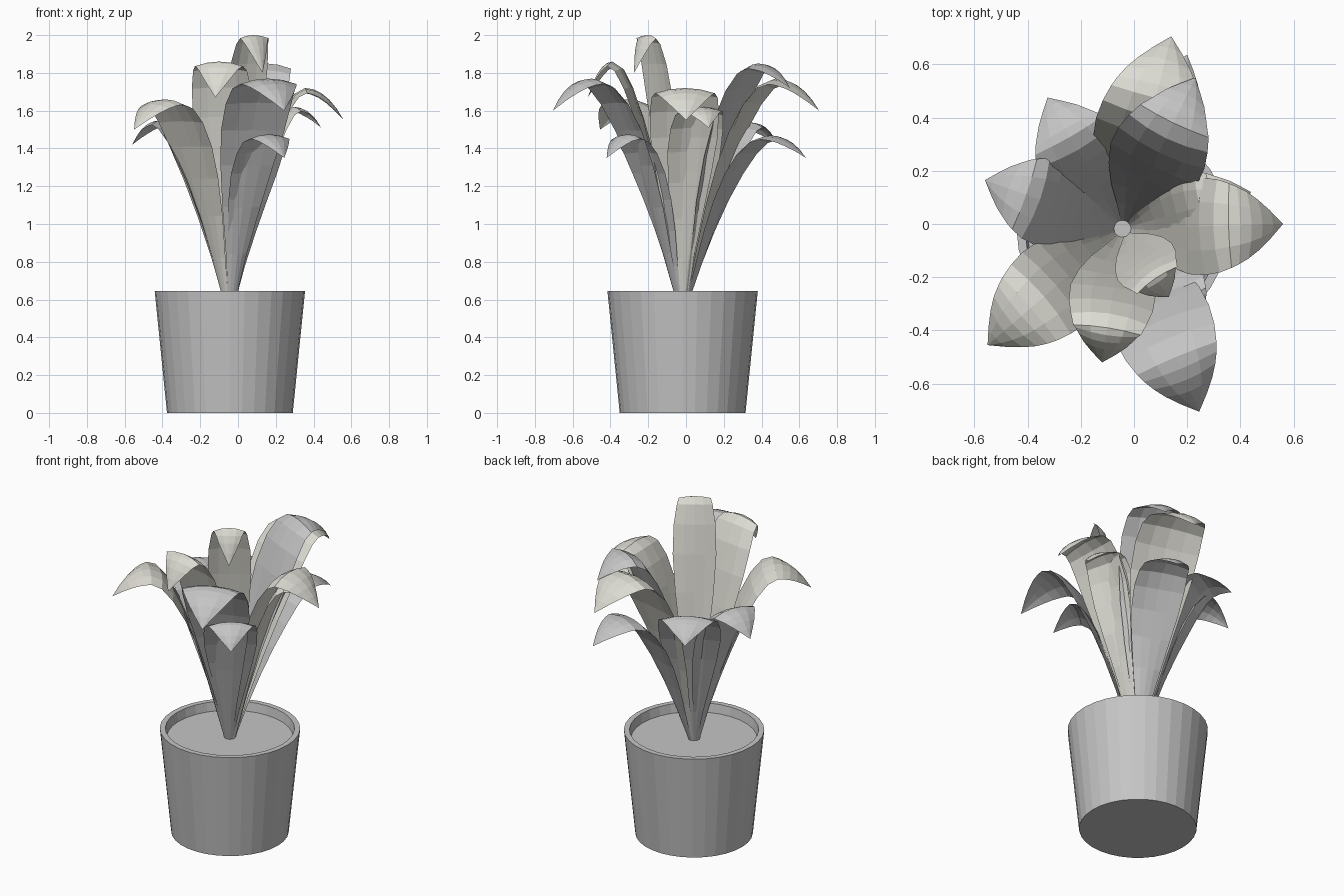
import bpy, bmesh, math
from mathutils import Vector

if "Cube" in bpy.data.objects:
    bpy.data.objects.remove(bpy.data.objects["Cube"])


def material(name, rgb):
    m = bpy.data.materials.new(name)
    m.diffuse_color = (*rgb, 1)
    m.use_nodes = True
    m.node_tree.nodes["Principled BSDF"].inputs["Base Color"].default_value = m.diffuse_color
    return m


GREY = material("neutral grey", (0.56, 0.56, 0.56))
CREAM = material("warm pale grey", (0.72, 0.71, 0.65))
CX, CY = -0.043, -0.018      # plant and pot axis


def make_object(name, bm, mat):
    mesh = bpy.data.meshes.new(name)
    bm.to_mesh(mesh)
    bm.free()
    ob = bpy.data.objects.new(name, mesh)
    bpy.context.collection.objects.link(ob)
    mesh.materials.append(mat)
    return ob


def lathe(name, profile, mat, sides=32):
    """Revolve (radius, height) points; close the bottom when it starts the profile."""
    bm = bmesh.new()
    rings = []
    for r, z in profile:
        rings.append([bm.verts.new((CX + r * math.cos(2 * math.pi * i / sides),
                                    CY + r * math.sin(2 * math.pi * i / sides), z))
                      for i in range(sides)])
    for a, b in zip(rings, rings[1:]):
        for i in range(sides):
            j = (i + 1) % sides
            bm.faces.new((a[i], a[j], b[j], b[i]))
    return bm, rings


def interpolate(table, s):
    for (s0, v0), (s1, v1) in zip(table, table[1:]):
        if s <= s1:
            return v0 + (v1 - v0) * (s - s0) / (s1 - s0)
    return table[-1][1]


def bezier(points, t):
    points = [Vector(p) for p in points]
    while len(points) > 1:
        points = [a.lerp(b, t) for a, b in zip(points, points[1:])]
    return points[0]


# Half-width along the blade, as a share of the largest half-width
OUTLINE = [(0, 0.1), (0.2, 0.36), (0.4, 0.7), (0.58, 0.95), (0.68, 1.0),
           (0.78, 0.94), (0.86, 0.75), (0.93, 0.43), (1, 0)]


def leaf(name, tip, peak_z, width, mat, peak_share=0.7, steps=7, bend=5):
    """Blade rising from the soil to a peak, then drooping to a pointed tip."""
    dx, dy = tip[0] - CX, tip[1] - CY
    reach = math.hypot(dx, dy)
    out = Vector((dx / reach, dy / reach, 0))
    side = Vector((-out.y, out.x, 0))
    r0, z0 = 0.03, 0.58
    rp, h = reach * peak_share, peak_z - z0
    rise = [(r0, z0), (r0 + (rp - r0) * 0.36, z0 + h * 0.52),
            (r0 + (rp - r0) * 0.62, peak_z), (rp, peak_z)]
    droop = [(rp, peak_z), (rp + (reach - rp) * 0.55, peak_z), (reach, tip[2])]
    path = [bezier(rise, i / steps) for i in range(steps)]
    path += [bezier(droop, i / bend) for i in range(bend + 1)]

    # Share of the length travelled at each point
    lengths = [0]
    for a, b in zip(path, path[1:]):
        lengths.append(lengths[-1] + (b - a).length)
    bm = bmesh.new()
    rows = []
    last = len(path) - 1
    for i, p in enumerate(path):
        s = lengths[i] / lengths[-1]
        t = (path[min(i + 1, last)] - path[max(i - 1, 0)]).normalized()
        normal = out * -t.y + Vector((0, 0, t.x))
        half = width / 2 * interpolate(OUTLINE, s)
        dome = -0.35 + 0.65 * s          # cupped at the stem, domed at the tip
        centre = Vector((CX, CY, p.y)) + out * p.x
        us = [0] if i == last else [-1, -0.5, 0, 0.5, 1]
        rows.append([bm.verts.new(centre + side * half * u - normal * half * dome * u * u)
                     for u in us])
    for a, b in zip(rows, rows[1:]):
        for k in range(4):
            if len(b) == 1:
                bm.faces.new((a[k + 1], a[k], b[0]))
            else:
                bm.faces.new((a[k + 1], a[k], b[k], b[k + 1]))
    return make_object(name, bm, mat)


# Pot with a thick rim and a closed base
bm, rings = lathe("pot", [(0.333, 0), (0.398, 0.645), (0.366, 0.645), (0.357, 0.585)], GREY)
bm.faces.new(rings[0][::-1])
make_object("pot", bm, GREY)

# Soil surface
bm, rings = lathe("soil", [(0.358, 0.59)], GREY)
bm.faces.new(rings[0])
make_object("soil", bm, GREY)

# Leaves: tip position, peak height, width, colour, share of reach at the peak
leaves = [
    ("leaf_front_tallest", (0.13, -0.275, 1.80), 2.00, 0.25, CREAM, 0.72),
    ("leaf_front_left", (-0.12, -0.52, 1.67), 1.86, 0.33, CREAM, 0.74),
    ("leaf_left_front", (-0.55, -0.455, 1.50), 1.66, 0.36, CREAM, 0.68),
    ("leaf_right", (0.56, 0.0, 1.55), 1.72, 0.37, CREAM, 0.66),
    ("leaf_right_low", (0.44, 0.12, 1.51), 1.62, 0.30, CREAM, 0.7),
    ("leaf_back", (0.14, 0.705, 1.60), 1.77, 0.40, CREAM, 0.68),
    ("leaf_back_tall", (0.23, 0.55, 1.72), 1.85, 0.37, GREY, 0.7),
    ("leaf_back_low", (0.20, 0.635, 1.35), 1.47, 0.30, GREY, 0.7),
    ("leaf_back_left", (-0.325, 0.475, 1.43), 1.54, 0.36, GREY, 0.7),
    ("leaf_left_back", (-0.56, 0.165, 1.42), 1.55, 0.34, GREY, 0.7),
    ("leaf_front_right", (0.245, -0.705, 1.60), 1.77, 0.38, GREY, 0.7),
    ("leaf_front_right_low", (0.245, -0.42, 1.35), 1.475, 0.31, GREY, 0.72),
]
for name, tip, peak, width, mat, share in leaves:
    leaf(name, tip, peak, width, mat, share)
